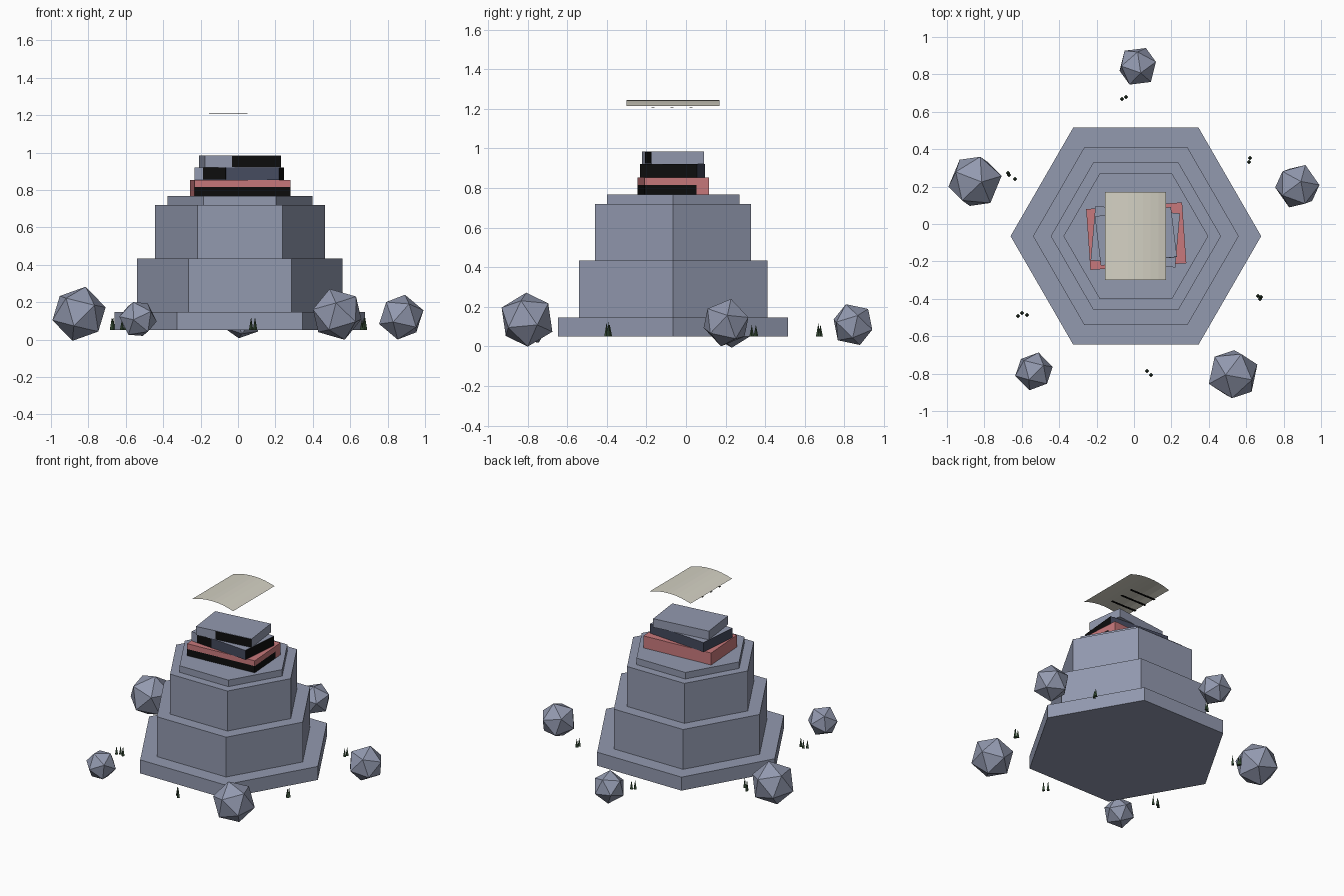
import bpy, bmesh, math, random
from mathutils import Vector, Matrix

if "Cube" in bpy.data.objects:
    bpy.data.objects.remove(bpy.data.objects["Cube"])

random.seed(4)
CY = -0.065  # centre line of the pedestal


def mat(name, r, g, b):
    m = bpy.data.materials.new(name)
    m.diffuse_color = (r, g, b, 1)
    m.use_nodes = True
    m.node_tree.nodes["Principled BSDF"].inputs["Base Color"].default_value = m.diffuse_color
    return m


STONE = mat("blue_grey_stone", 0.29, 0.32, 0.43)
RED = mat("faded_red", 0.58, 0.19, 0.20)
NAVY = mat("dark_navy", 0.06, 0.07, 0.115)
BLACK = mat("near_black", 0.004, 0.004, 0.004)
PAPER = mat("pale_parchment", 0.66, 0.64, 0.55)
GREEN = mat("dark_grass", 0.035, 0.07, 0.035)


def finish(bm, name, mats):
    me = bpy.data.meshes.new(name)
    bm.to_mesh(me)
    bm.free()
    for m in mats:
        me.materials.append(m)
    ob = bpy.data.objects.new(name, me)
    bpy.context.collection.objects.link(ob)
    return ob


def cone(name, x, y, z0, z1, r0, r1, sides, m):
    bm = bmesh.new()
    bmesh.ops.create_cone(bm, cap_ends=True, segments=sides, radius1=r0, radius2=r1, depth=z1 - z0,
                          matrix=Matrix.Translation((x, y, (z0 + z1) / 2)))
    return finish(bm, name, [m])


def box(name, lo, hi, m, origin=(0, 0), turn=0.0, rule=None, extra=()):
    """Box from local corners lo to hi, turned about z, then moved to origin.
    rule(normal) gives the material index of each face."""
    bm = bmesh.new()
    bmesh.ops.create_cube(bm, size=1)
    lo, hi = Vector(lo), Vector(hi)
    for v in bm.verts:
        v.co = Vector([(lo[i] + hi[i]) / 2 + v.co[i] * (hi[i] - lo[i]) for i in range(3)])
    bm.normal_update()
    if rule:
        for f in bm.faces:
            f.material_index = rule(f.normal)
    bm.transform(Matrix.Translation((*origin, 0)) @ Matrix.Rotation(math.radians(turn), 4, 'Z'))
    return finish(bm, name, [m, *extra])


# Stepped hexagonal pedestal, corners on the x axis
for name, r, z0, z1 in (("pedestal_base", 0.67, 0.05, 0.147), ("pedestal_lower_tier", 0.55, 0.147, 0.433),
                        ("pedestal_upper_tier", 0.455, 0.433, 0.72), ("pedestal_cap", 0.387, 0.72, 0.767)):
    bm = bmesh.new()
    rings = []
    for z in (z0, z1):
        rings.append([bm.verts.new((0.01 + r * math.cos(math.radians(60 * i)),
                                    CY + r * math.sin(math.radians(60 * i)), z)) for i in range(6)])
    bm.faces.new(rings[0][::-1])
    bm.faces.new(rings[1])
    for i in range(6):
        j = (i + 1) % 6
        bm.faces.new((rings[0][i], rings[0][j], rings[1][j], rings[1][i]))
    finish(bm, name, [STONE])

# Bottom book: red cover over a dark page block, red spine at the back
o, t = (0.012, -0.065), 4
box("bottom_book_cover", (-0.257, -0.163, 0.815), (0.257, 0.163, 0.853), RED, o, t)
box("bottom_book_pages", (-0.257, -0.163, 0.767), (0.257, 0.10, 0.815), RED, o, t,
    lambda n: 1 if n.y < -0.5 or n.x > 0.5 else 0, [BLACK])
box("bottom_book_spine", (-0.257, 0.10, 0.767), (0.257, 0.163, 0.815), RED, o, t)

# Middle book: grey top, navy sides, dark right end
o, t = (0.007, -0.068), -5
box("middle_book", (-0.227, -0.145, 0.853), (0.227, 0.145, 0.921), STONE, o, t,
    lambda n: 0 if abs(n.z) > 0.5 else 2 if n.x > 0.5 else 1, [NAVY, BLACK])
box("middle_book_front_corner", (-0.227, -0.147, 0.855), (-0.182, -0.144, 0.921), STONE, o, t)
box("middle_book_front_panel", (-0.182, -0.147, 0.855), (-0.06, -0.144, 0.921), BLACK, o, t)

# Top book: grey block with a dark front panel
o, t = (0.01, -0.066), 7
box("top_book", (-0.205, -0.133, 0.921), (0.205, 0.133, 0.983), STONE, o, t)
box("top_book_front_panel", (-0.06, -0.136, 0.923), (0.205, -0.132, 0.981), BLACK, o, t)

# Floating arched sheet, one face thick, with three dark lines beneath
bm = bmesh.new()
N = 8
rows = []
for i in range(N + 1):
    u = -1 + 2 * i / N
    x, z = 0.008 + 0.163 * u, 1.243 - 0.028 * u * u
    rows.append([bm.verts.new((x, y, z)) for y in (-0.30, 0.17)])
for a, b in zip(rows, rows[1:]):
    bm.faces.new((a[0], b[0], b[1], a[1]))
finish(bm, "floating_sheet", [PAPER])
for i, y in enumerate((-0.167, -0.07, 0.025)):
    box(f"sheet_line_{i + 1}", (-0.155, y - 0.008, 1.206), (0.05, y + 0.008, 1.208), BLACK)

# Loose faceted rocks around the pedestal
for i, (x, y, z, r) in enumerate(((-0.85, 0.228, 0.138, 0.149), (0.873, 0.202, 0.12, 0.124),
                                  (0.02, 0.843, 0.11, 0.11), (-0.535, -0.788, 0.11, 0.104),
                                  (0.53, -0.803, 0.135, 0.142))):
    bm = bmesh.new()
    bmesh.ops.create_icosphere(bm, subdivisions=1, radius=r)
    spin = Matrix.Rotation(random.uniform(0, 6.28), 4, 'Z') @ Matrix.Rotation(random.uniform(0.2, 0.6), 4, 'X')
    bm.transform(Matrix.Translation((x, y, z)) @ spin)
    finish(bm, f"rock_{i + 1}", [STONE])

# Small grass tufts
tufts = ((-0.064, 0.668), (-0.043, 0.679), (0.62, 0.353), (0.615, 0.332), (0.663, -0.385), (0.679, -0.39),
         (0.674, -0.401), (0.07, -0.786), (0.091, -0.807), (-0.62, -0.492), (-0.599, -0.476),
         (-0.572, -0.487), (-0.674, 0.273), (-0.668, 0.262), (-0.636, 0.241))
for i, (x, y) in enumerate(tufts):
    cone(f"grass_blade_{i + 1}", x, y, 0.05, 0.05 + random.uniform(0.055, 0.075), 0.012, 0.0, 4, GREEN)
